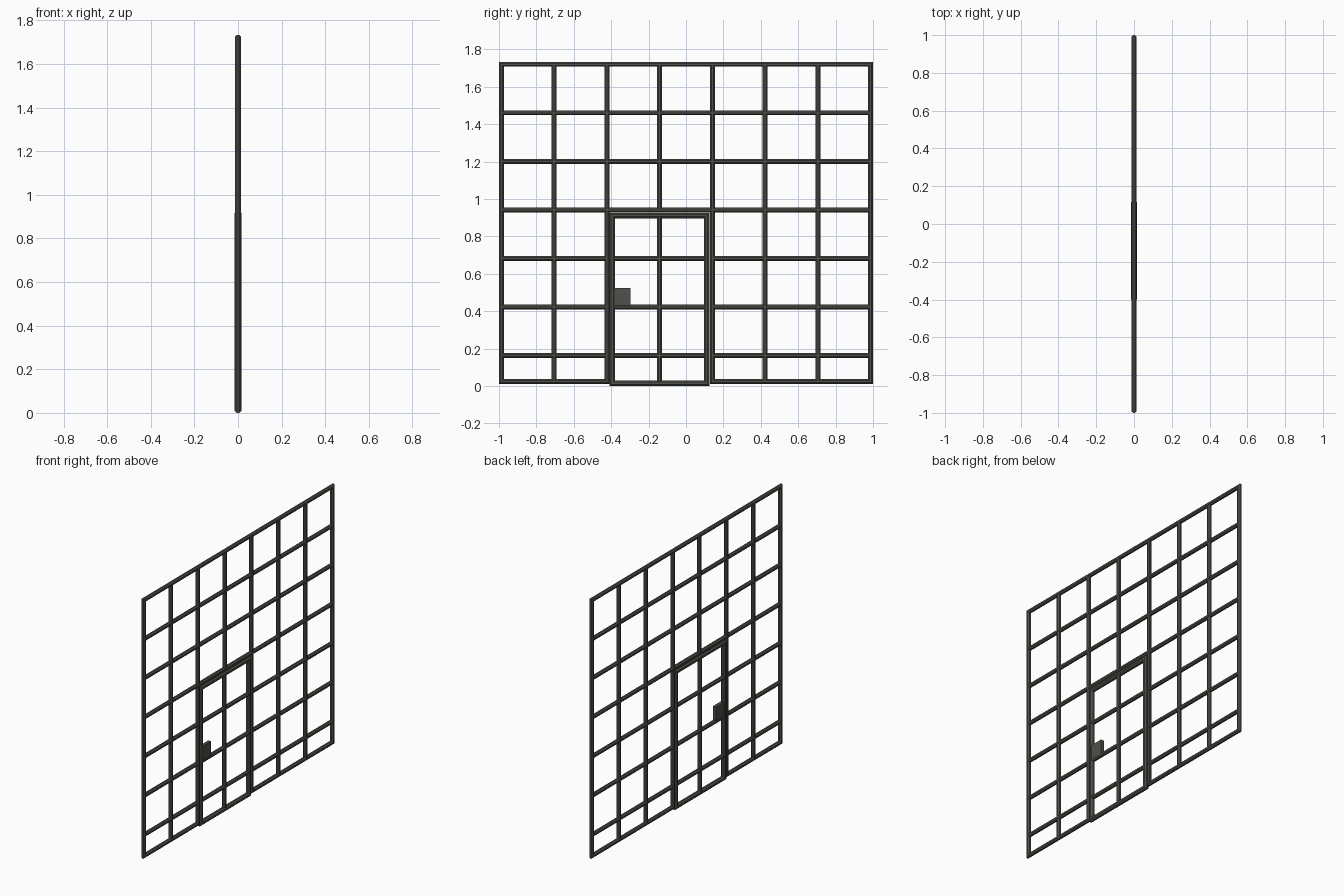
import bpy, bmesh, math
from mathutils import Vector

if "Cube" in bpy.data.objects:
    bpy.data.objects.remove(bpy.data.objects["Cube"])

mat = bpy.data.materials.new("dark_grey_steel")
mat.diffuse_color = (0.080, 0.080, 0.069, 1)
mat.use_nodes = True
mat.node_tree.nodes["Principled BSDF"].inputs["Base Color"].default_value = mat.diffuse_color


def finish(name, bm):
    bmesh.ops.recalc_face_normals(bm, faces=bm.faces[:])
    me = bpy.data.meshes.new(name)
    bm.to_mesh(me)
    bm.free()
    me.materials.append(mat)
    ob = bpy.data.objects.new(name, me)
    bpy.context.collection.objects.link(ob)
    return ob


def tube(name, path, r, closed=False):
    """Octagonal tube along a (y, z) path with mitred corners; r is half its width."""
    pts = [Vector(p) for p in path]
    n = len(pts)
    R = r / math.cos(math.pi / 8)
    bm = bmesh.new()
    rings = []
    for i, p in enumerate(pts):
        d1 = (p - pts[i - 1]).normalized() if (closed or i > 0) else None
        d2 = (pts[(i + 1) % n] - p).normalized() if (closed or i < n - 1) else None
        d1, d2 = d1 or d2, d2 or d1
        n1, n2 = Vector((-d1.y, d1.x)), Vector((-d2.y, d2.x))
        m = (n1 + n2) / (1 + n1.dot(n2))
        ring = []
        for k in range(8):
            a = math.pi / 8 + k * math.pi / 4
            q = p + m * R * math.sin(a)
            ring.append(bm.verts.new((R * math.cos(a), q.x, q.y)))
        rings.append(ring)
    for i in range(n if closed else n - 1):
        a, b = rings[i], rings[(i + 1) % n]
        for k in range(8):
            j = (k + 1) % 8
            bm.faces.new((a[k], a[j], b[j], b[k]))
    if not closed:
        bm.faces.new(rings[0])
        bm.faces.new(rings[-1])
    return finish(name, bm)


R = 0.013                      # half width of fence bars
E, TOP, BOT = 0.987, 1.72, 0.024
ys = [-E + i * 2 * E / 7 for i in range(8)]
zs = [TOP - 0.2595 * i for i in range(7)]
dl, dr, dt = ys[2], ys[4], zs[3]   # door opening

# outer frame, stepping around the door opening
tube("outer_frame", [(-E, BOT), (-E, TOP), (E, TOP), (E, BOT),
                     (dr, BOT), (dr, dt), (dl, dt), (dl, BOT)], R, True)

# upright bars
for i in range(1, 7):
    low = dt if 2 <= i <= 4 else BOT
    tube(f"upright_bar_{i}", [(ys[i], low), (ys[i], TOP)], R)

# cross bars, split on both sides of the door
for i in range(1, 7):
    if i < 3:
        tube(f"cross_bar_{i}", [(-E, zs[i]), (E, zs[i])], R)
    else:
        tube(f"cross_bar_left_{i}", [(-E, zs[i]), (dl, zs[i])], R)
        tube(f"cross_bar_right_{i}", [(dr, zs[i]), (E, zs[i])], R)

# door leaf
RD = 0.015
a, b, c, t = -0.394, 0.110, 0.015, 0.911
mid = (a + b) / 2
tube("door_frame", [(a, c), (a, t), (b, t), (b, c)], RD, True)
tube("door_upright", [(mid, c), (mid, t)], R)
for i in range(4, 7):
    tube(f"door_cross_bar_{i}", [(a, zs[i]), (b, zs[i])], R)

# lock plate
bm = bmesh.new()
bmesh.ops.create_cube(bm, size=1)
for v in bm.verts:
    v.co = (v.co.x * 0.022, -0.341 + v.co.y * 0.09, 0.473 + v.co.z * 0.1)
finish("lock_plate", bm)
